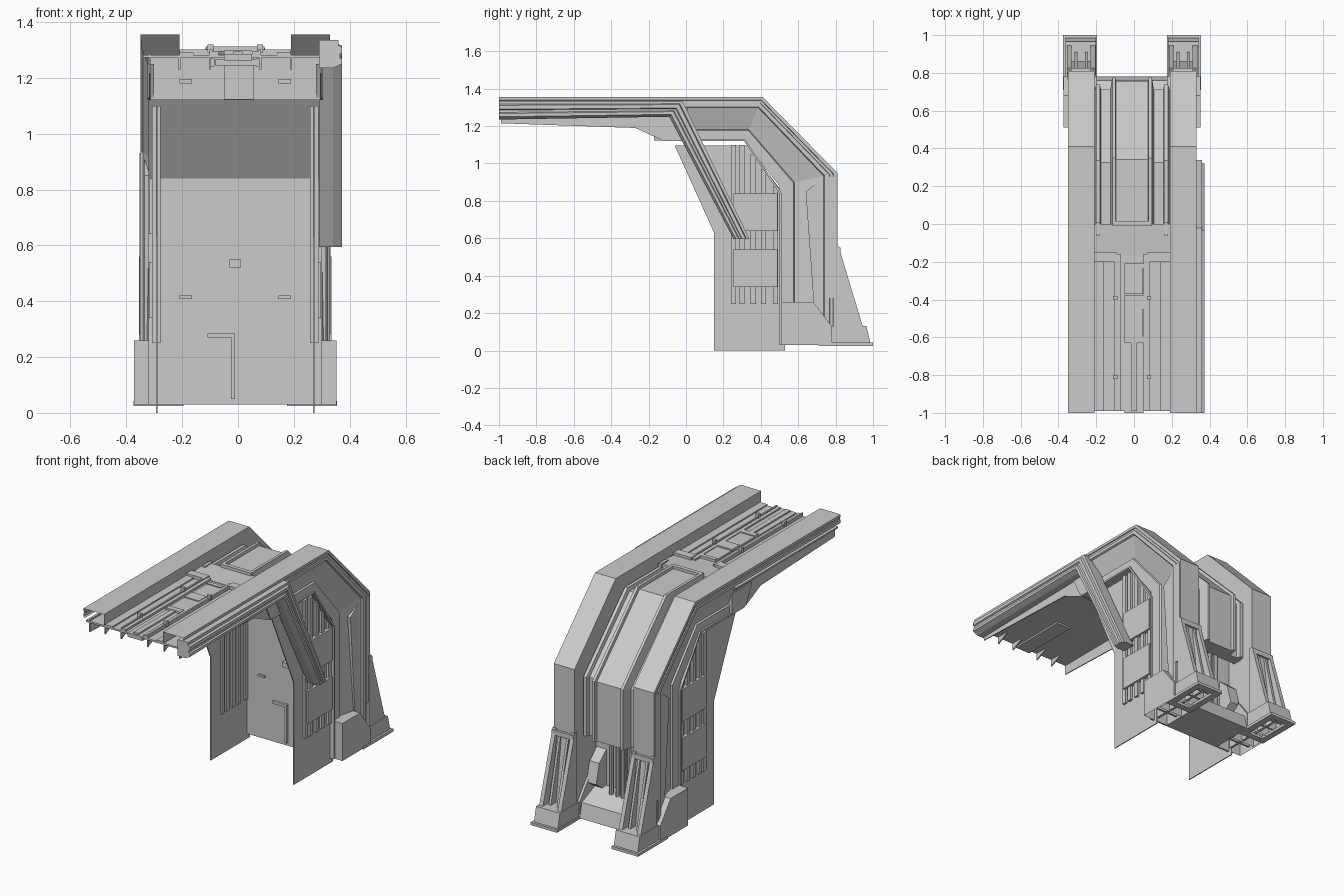
import bpy, bmesh, math
from mathutils import Vector

if "Cube" in bpy.data.objects:
    bpy.data.objects.remove(bpy.data.objects["Cube"])

CX = -0.01  # symmetry plane of the arch; u = x - CX


def finish(name, bm, mirror=False):
    bmesh.ops.recalc_face_normals(bm, faces=bm.faces)
    me = bpy.data.meshes.new(name)
    bm.to_mesh(me)
    bm.free()
    ob = bpy.data.objects.new(name, me)
    bpy.context.collection.objects.link(ob)
    ob.location.x = CX
    if mirror:
        m = ob.modifiers.new("mirror", 'MIRROR')
        m.use_axis[0] = True
        m.use_mirror_merge = False
    return ob


def prism(name, prof, u0, u1, mirror=False, open_bottom=False):
    """Side profile (y, z) extruded from u0 to u1."""
    bm = bmesh.new()
    a = [bm.verts.new((u0, y, z)) for y, z in prof]
    b = [bm.verts.new((u1, y, z)) for y, z in prof]
    n = len(prof)
    zmin = min(z for y, z in prof)
    bm.faces.new(a)
    bm.faces.new(b[::-1])
    for i in range(n):
        j = (i + 1) % n
        if open_bottom and prof[i][1] == zmin and prof[j][1] == zmin:
            continue
        bm.faces.new((a[i], b[i], b[j], a[j]))
    return finish(name, bm, mirror)


def box(name, u0, u1, y0, y1, z0, z1, mirror=False):
    return prism(name, [(y0, z0), (y1, z0), (y1, z1), (y0, z1)], u0, u1, mirror)


def sweep(name, section, outer, inner, mirror=False, closed=False):
    """Section (u, t) carried along a path; t blends outer path to inner path."""
    bm = bmesh.new()
    rings = []
    for o, i in zip(outer, inner):
        o, i = Vector(o), Vector(i)
        rings.append([bm.verts.new((u, *o.lerp(i, t))) for u, t in section])
    n = len(section)
    for r, s in zip(rings, rings[1:]):
        for k in range(n if closed else n - 1):
            m = (k + 1) % n
            bm.faces.new((r[k], r[m], s[m], s[k]))
    if closed:
        bm.faces.new(rings[0])
        bm.faces.new(rings[-1][::-1])
    return finish(name, bm, mirror)


def pipe(name, u, p0, p1, r, mirror=False):
    a, b = Vector((u, *p0)), Vector((u, *p1))
    bm = bmesh.new()
    rot = (b - a).to_track_quat('Z', 'Y').to_matrix().to_4x4()
    rot.translation = (a + b) / 2
    bmesh.ops.create_cone(bm, cap_ends=True, segments=10, radius1=r, radius2=r,
                          depth=(b - a).length, matrix=rot)
    return finish(name, bm, mirror)


# --- twin arched beams: grooved hollow cap plus sloping web
OUT = [(-1, 1.355), (0.41, 1.355), (0.81, 0.95), (0.81, 0.1)]
INN = [(-1, 1.12), (0.31, 1.12), (0.5, 0.88), (0.5, 0.1)]
sweep("beam_cap", [(.20, .28), (.20, 0), (.34, 0), (.34, .07), (.335, .08), (.335, .13),
                   (.34, .14), (.34, .22), (.33, .24)], OUT, INN, True)
sweep("beam_web", [(.33, .24), (.29, .74), (.30, .76), (.30, 1), (.20, 1), (.20, .28)],
      [(0, 1.355)] + OUT[1:], [(0.02, 1.12)] + INN[1:], True)
prism("leg_facet", [(.64, .85), (.745, .93), (.765, .2), (.69, .15)], .30, .325, True)
box("leg_edge_strip", .33, .342, .765, .805, .28, .93, True)
box("leg_inner_frame", .19, .202, .56, .60, .2, .82, True)

# --- feet, open underneath with cross ribs, and rear buttresses
prism("foot_front", [(.51, .03), (.51, .26), (.68, .26), (.78, .13), (.78, .03)],
      .185, .362, True, True)
prism("foot_rear", [(.64, .03), (.64, .13), (.965, .13), (.985, .045), (.985, .03)],
      .19, .352, True, True)
for y in (.6, .72, .84, .92):
    box("foot_rib", .2, .345, y, y + .012, .04, .12, True)
box("foot_rib_long", .265, .28, .53, .96, .04, .12, True)
for u in (.185, .325):
    box("foot_pad", u, u + .04, .71, 1.0, .025, .042, True)
for y in (.71, .96):
    box("foot_pad_end", .185, .365, y, y + .04, .025, .042, True)
for u in (.195, .32):
    prism("buttress_side", [(.79, .56), (.815, .56), (.945, .13), (.79, .13)],
          u, u + .025, True)
prism("buttress_core", [(.79, .52), (.81, .5), (.86, .13), (.79, .13)], .21, .33, True)
for u in (.235, .29):
    prism("buttress_bar", [(.80, .53), (.815, .53), (.91, .13), (.85, .13)],
          u, u + .015, True)
box("buttress_top", .195, .345, .79, .825, .52, .55, True)
prism("foot_tie", [(.5, .03), (.5, .18), (.62, .18), (.76, .12), (.78, .03)], -.19, .19)

# --- inner back wall and ceiling
prism("back_wall", [(-.1, 1.12), (.31, 1.12), (.5, .84), (.5, .03), (.51, .03),
                    (.51, .845), (.315, 1.13), (-.1, 1.13)], -.31, .31)
box("wall_slot", .155, .20, .49, .5, .408, .42, True)
box("wall_fixture", -.02, .02, .47, .5, .52, .55)
box("wall_conduit_flat", -.1, 0, .485, .5, .27, .285)
box("wall_conduit_drop", -.015, 0, .485, .5, .05, .27)

# --- thin side panels with ladder cladding
prism("side_panel", [(-.06, 1.095), (.15, .63), (.15, 0), (.53, 0), (.53, .1),
                     (.505, .86), (.33, 1.095)], .278, .284, True)
for y, top in ((.24, 1.1), (.285, 1.1), (.345, 1.05), (.40, .97), (.465, .88)):
    box("ladder_slat", .268, .298, y, y + .028, .25, top, True)
for z in (.34, .64):
    box("ladder_plate", .284, .308, .255, .49, z, z + .2, True)

# --- single diagonal brace rail on the right
sweep("brace_rail", [(.30, 0), (.37, 0), (.37, .18), (.383, .24), (.383, .45), (.375, .5),
                     (.375, .62), (.383, .68), (.383, .85), (.35, 1), (.30, 1)],
      [(-1, 1.335), (-.02, 1.335), (.34, .595)], [(-1, 1.235), (-.09, 1.25), (.255, .595)],
      closed=True)

# --- deck between the beams: sheet, hanging side skirts, short end fins, cross wall
prism("deck_top", [(-.99, 1.272), (0, 1.272), (0, 1.282), (-.99, 1.282)], -.33, .33)
prism("deck_skirt", [(-.99, 1.215), (-.27, 1.19), (-.12, 1.12), (0, 1.12),
                     (0, 1.29), (-.99, 1.29)], .303, .309, True)
for u in (.09, .2):
    prism("deck_end_fin", [(-.99, 1.23), (-.9, 1.272), (-.9, 1.28), (-.99, 1.28)],
          u - .004, u + .004, True)
box("cross_wall", -.305, .305, -.12, -.105, 1.12, 1.282)
prism("under_wedge", [(-.18, 1.25), (-.12, 1.13), (-.1, 1.12), (.02, 1.12), (.02, 1.25)],
      .29, .315, True)
box("latch_block", -.04, .065, -.17, -.12, 1.122, 1.28)
box("latch_bar", -.07, .095, -.18, -.17, 1.245, 1.265)
box("latch_pin", .075, .088, -.185, -.165, 1.24, 1.27, True)
box("cross_slot", .155, .20, -.126, -.12, 1.18, 1.196, True)

# deck rails, centre channel and covers
box("deck_rail", .06, .088, -.99, -.16, 1.28, 1.295, True)
box("deck_rail_lip", .082, .092, -.99, -.16, 1.28, 1.302, True)
box("deck_side_strip", .15, .20, -.99, -.2, 1.28, 1.29, True)
box("channel_floor", -.04, .06, -1.0, -.63, 1.262, 1.286)
box("channel_ridge", -.006, .026, -.99, -.63, 1.286, 1.295)
for y0, y1 in ((-.6, -.45), (-.37, -.23)):
    box("channel_cover", -.04, .058, y0, y1, 1.28, 1.292)
for y0, y1 in ((-.63, -.595), (-.45, -.375), (-.235, -.21)):
    box("channel_step", -.04, .06, y0, y1, 1.28, 1.298)
for y in (-.82, -.4):
    box("rail_clip", .078, .10, y, y + .02, 1.29, 1.32, True)
box("deck_crossblock", .08, .20, -.2, -.15, 1.28, 1.302, True)
prism("deck_ramp", [(-.17, 1.28), (-.17, 1.285), (0, 1.295), (0, 1.28)], -.20, .20)

# --- centre spine over the shoulder, ribbed, ending above the rear recess
half = [(.2, .55), (.19, .3), (.17, .3), (.165, .5), (.115, .5), (.105, 0), (.088, 0),
        (.085, .15)]
sweep("spine", half + [(-u, t) for u, t in half[::-1]] + [(-.2, 1), (.2, 1)],
      [(0, 1.312), (.35, 1.312), (.775, .89), (.775, .52)],
      [(0, 1.2), (.3, 1.2), (.65, .86), (.65, .52)], closed=True)
box("spine_crossbar", -.105, .105, -.01, .015, 1.28, 1.312)
box("flank_rail_end", .17, .19, -.06, .01, 1.28, 1.3, True)

# --- rear recess with pipes and angled cheeks
box("recess_wall", -.2, .2, .56, .6, .1, .86)
for u in (.018, .06):
    pipe("recess_pipe", u, (.65, .12), (.65, .55), .014, True)
box("recess_column", -.035, .035, .6, .64, .12, .54)
prism("recess_cheek", [(.6, .40), (.67, .34), (.70, .22), (.6, .15)], .13, .195, True)
